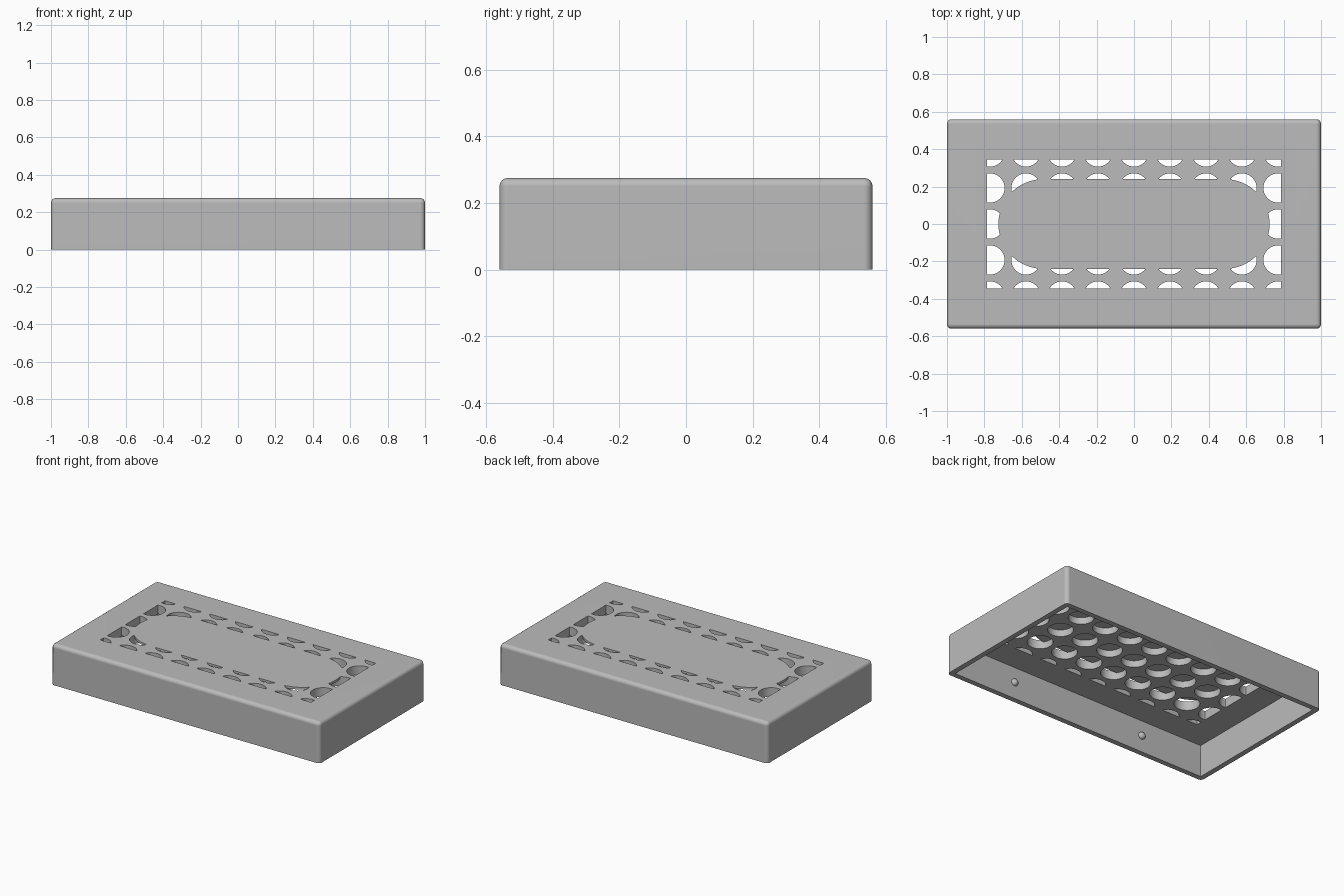
import bpy, bmesh, math
from mathutils import Vector

if "Cube" in bpy.data.objects:
    bpy.data.objects.remove(bpy.data.objects["Cube"], do_unlink=True)

HX, HY, H = 1.0, 0.56, 0.275      # outer half sizes and height
WALL, CEILING = 0.035, 0.215      # wall thickness, underside of the top
PITCH, RADIUS = 0.1925, 0.078     # vent hole grid
WIN_X, WIN_Y = 0.785, 0.345       # vent window half sizes

grey = bpy.data.materials.new("light_grey")
grey.use_nodes = True
grey.diffuse_color = (0.5, 0.5, 0.5, 1)
grey.node_tree.nodes["Principled BSDF"].inputs["Base Color"].default_value = (0.5, 0.5, 0.5, 1)


def make_object(name, bm):
    bmesh.ops.recalc_face_normals(bm, faces=bm.faces)
    mesh = bpy.data.meshes.new(name)
    bm.to_mesh(mesh)
    bm.free()
    mesh.materials.append(grey)
    obj = bpy.data.objects.new(name, mesh)
    bpy.context.collection.objects.link(obj)
    return obj


def add_prism(bm, points, z0, z1):
    low = [bm.verts.new((x, y, z0)) for x, y in points]
    high = [bm.verts.new((x, y, z1)) for x, y in points]
    bm.faces.new(low[::-1])
    bm.faces.new(high)
    n = len(points)
    for i in range(n):
        j = (i + 1) % n
        bm.faces.new((low[i], low[j], high[j], high[i]))


def arc(cx, cy, r, start, end, steps):
    angles = [math.radians(start + (end - start) * i / steps) for i in range(steps + 1)]
    return [(cx + r * math.cos(a), cy + r * math.sin(a)) for a in angles]


def rectangle(hx, hy):
    return [(-hx, -hy), (hx, -hy), (hx, hy), (-hx, hy)]


def subtract(target, cutter):
    mod = target.modifiers.new("cut", "BOOLEAN")
    mod.operation = "DIFFERENCE"
    mod.solver = "EXACT"
    mod.object = cutter
    bpy.context.view_layer.objects.active = target
    bpy.ops.object.modifier_apply(modifier=mod.name)
    bpy.data.objects.remove(cutter, do_unlink=True)


# Outer body with rounded upright and top edges
bm = bmesh.new()
add_prism(bm, rectangle(HX, HY), 0, H)
rounded = [e for e in bm.edges if max(v.co.z for v in e.verts) > H / 2]
bmesh.ops.bevel(bm, geom=rounded, offset=0.025, segments=6, profile=0.5, affect="EDGES")
cover = make_object("cover_shell", bm)

# Hollow underside
bm = bmesh.new()
add_prism(bm, rectangle(HX - WALL, HY - WALL), -0.1, CEILING)
subtract(cover, make_object("cavity_cutter", bm))

# Grid of round vents, trimmed to a rectangular window
bm = bmesh.new()
for col in range(-4, 5):
    for row in range(-2, 3):
        circle = arc(col * PITCH, row * PITCH, RADIUS, 0, 360, 40)[:-1]
        add_prism(bm, circle, CEILING - 0.05, H + 0.05)
for normal, limit in ((Vector((1, 0, 0)), WIN_X), (Vector((0, 1, 0)), WIN_Y)):
    for side in (-1, 1):
        bmesh.ops.bisect_plane(bm, geom=bm.verts[:] + bm.edges[:] + bm.faces[:],
                               plane_co=normal * side * limit, plane_no=normal * side,
                               clear_outer=True)
        open_edges = [e for e in bm.edges if e.is_boundary]
        bmesh.ops.holes_fill(bm, edges=open_edges, sides=0)
vents = make_object("vent_cutter", bm)

# Solid round-ended panel closes the middle vents from above
bm = bmesh.new()
panel = arc(0.485, 0, 0.24, -90, 90, 32) + arc(-0.485, 0, 0.24, 90, 270, 32)
add_prism(bm, panel, H - 0.015, H + 0.2)
subtract(vents, make_object("panel_keeper", bm))
subtract(cover, vents)

# Small snap bumps inside the long walls
bumps = []
for x in (-0.5, 0.5):
    for side, label in ((-1, "front"), (1, "back")):
        bm = bmesh.new()
        bmesh.ops.create_uvsphere(bm, u_segments=20, v_segments=12, radius=0.024)
        bump = make_object(f"{label}_snap_bump_{'left' if x > 0 else 'right'}", bm)
        bump.location = (x, side * (HY - WALL), 0.11)
        bumps.append(bump)

# Smooth shading with crisp edges
bpy.ops.object.select_all(action="DESELECT")
for obj in [cover] + bumps:
    obj.select_set(True)
bpy.context.view_layer.objects.active = cover
bpy.ops.object.shade_smooth_by_angle(angle=math.radians(30))
weighted = cover.modifiers.new("even_shading", "WEIGHTED_NORMAL")
weighted.keep_sharp = True
